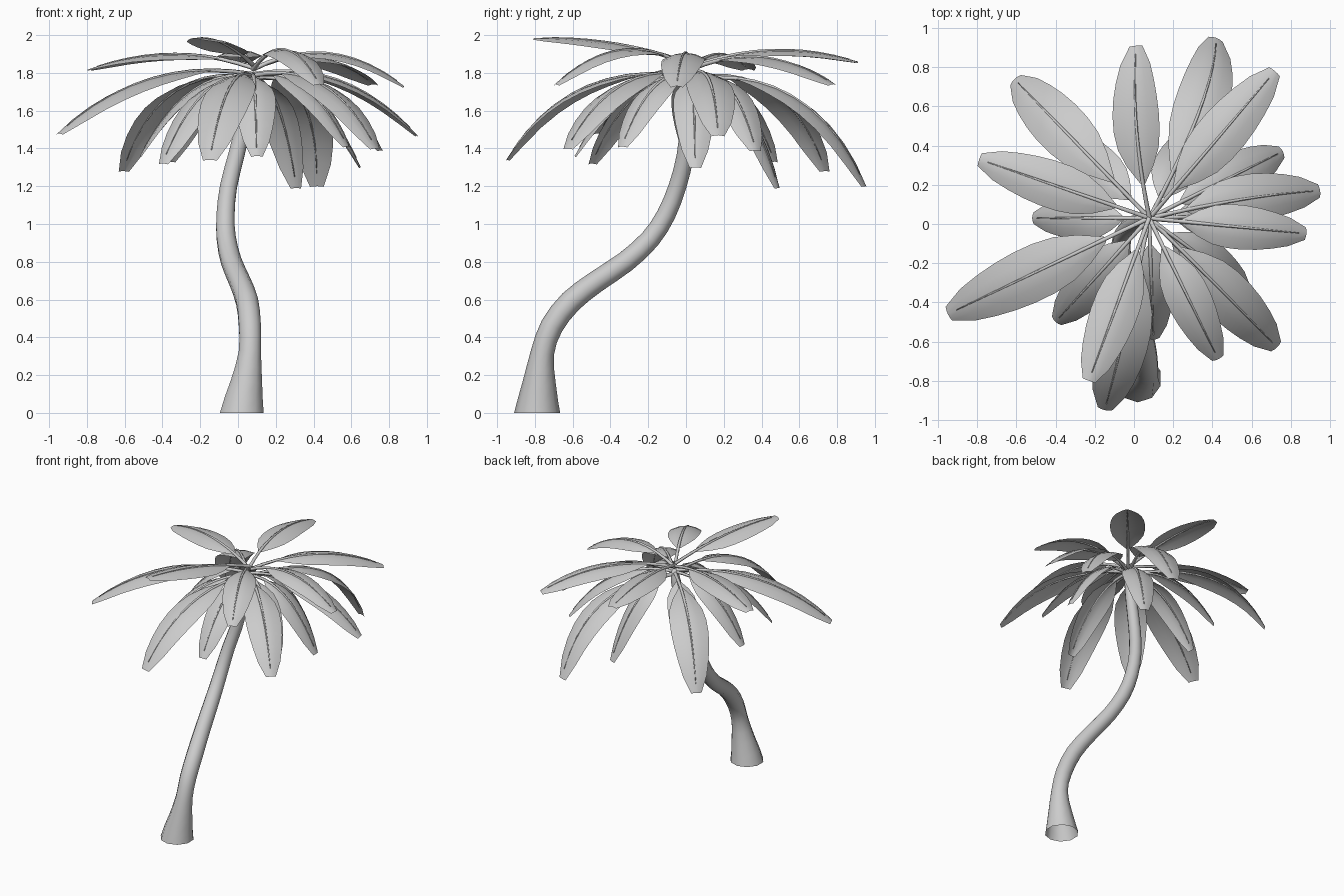
import bpy, bmesh, math
from mathutils import Vector

if "Cube" in bpy.data.objects:
    bpy.data.objects.remove(bpy.data.objects["Cube"])


def make_object(name, bm):
    bmesh.ops.recalc_face_normals(bm, faces=bm.faces[:])
    me = bpy.data.meshes.new(name)
    bm.to_mesh(me)
    bm.free()
    for p in me.polygons:
        p.use_smooth = True
    ob = bpy.data.objects.new(name, me)
    bpy.context.collection.objects.link(ob)
    return ob


def bridge(bm, rows, closed):
    for a, b in zip(rows, rows[1:]):
        n = len(a)
        for i in range(n if closed else n - 1):
            j = (i + 1) % n
            bm.faces.new((a[i], a[j], b[j], b[i]))


def tube(name, pts, radii, sides, ref):
    """Round tapered sweep along pts; the trunk's first ring stays level."""
    bm = bmesh.new()
    rows = []
    for i, p in enumerate(pts):
        t = (pts[min(i + 1, len(pts) - 1)] - pts[max(i - 1, 0)]).normalized()
        if name == "trunk" and i == 0:
            t = Vector((0, 0, 1))
        v = t.cross(ref).normalized()
        u = v.cross(t)
        rows.append([bm.verts.new(p + radii[i] * (u * math.cos(a) + v * math.sin(a)))
                     for a in (2 * math.pi * (k + .5) / sides for k in range(sides))])
    bridge(bm, rows, True)
    bm.faces.new(rows[-1])
    return make_object(name, bm)


# Trunk: x, y, z, radius (open at the ground), with a smooth midpoint between rings
rings = [Vector(p) for p in (
    (.02, -.788, 0, .122), (.045, -.777, .16, .088), (.063, -.76, .32, .062),
    (.063, -.71, .46, .061), (.048, -.61, .59, .061), (.01, -.475, .695, .058),
    (-.035, -.32, .8, .056), (-.062, -.19, .92, .053), (-.066, -.105, 1.05, .05),
    (-.05, -.045, 1.2, .047), (-.01, -.005, 1.36, .045), (.035, .015, 1.55, .042),
    (.07, .03, 1.72, .036), (.078, .03, 1.8, .02))]
trunk = []
for i in range(len(rings) - 1):
    a, b, c, d = (rings[min(max(i + o, 0), len(rings) - 1)] for o in (-1, 0, 1, 2))
    trunk += [b, (b + c) * .5625 - (a + d) * .0625]
trunk.append(rings[-1])
tube("trunk", [p.xyz for p in trunk], [p.w for p in trunk], 10, Vector((1, 0, 0)))

# Leaf tips: x, y, z, and extra bend of the middle for some leaves
tips = [(.01, .91, 1.86), (.42, .95, 1.2), (.72, .78, 1.74), (.76, .37, 1.39),
        (.95, .17, 1.47), (.88, -.05, 1.73), (.73, -.63, 1.4), (.43, -.69, 1.74),
        (-.15, -.95, 1.34), (-.23, -.8, 1.985), (.1, -.59, 1.36), (-.4, -.5, 1.32),
        (-.95, -.46, 1.48), (-.52, .03, 1.36), (-.79, .33, 1.82), (-.61, .74, 1.28),
        (.31, .49, 1.19), (.65, .05, 1.3), (.58, -.34, 1.41), (-.36, .47, 1.33)]
bends = {0: (-.06, 0, .03), 1: (.13, .07, .06), 2: (0, 0, .05), 3: (.03, .02, .02),
         4: (0, .04, .02), 5: (0, 0, .1), 6: (.04, -.03, .03), 7: (0, 0, .13),
         8: (0, -.08, .05), 12: (0, 0, .03), 14: (0, 0, .02), 15: (-.09, .09, .05)}
outline = [.11, .58, .88, .99, 1, .94, .82, .64, .28]

for k, tip in enumerate(tips):
    tip = Vector(tip)
    base = Vector((.078, .03, 1.8 + .1 * (tip.z - 1.55)))
    chord = tip - base
    drop = -chord.z
    out = Vector((chord.x, chord.y, 0)) * (.5 + .2 * max(drop, 0))
    ctrl = base + out + Vector((0, 0, .13 - .18 * drop)) + Vector(bends.get(k, (0, 0, 0)))
    side = Vector((-chord.y, chord.x, 0)).normalized()
    half = .055 + .072 * chord.length

    def path(t):
        return base * (1 - t) ** 2 + ctrl * 2 * t * (1 - t) + tip * t * t

    # Blade: arched sheet, drooping to both sides of the midrib
    bm = bmesh.new()
    rows = []
    for i, w in enumerate(outline):
        t = .2 + .8 * i / (len(outline) - 1)
        tan = (path(t + .01) - path(t - .01)).normalized()
        up = tan.cross(side)
        up = up if up.z > 0 else -up
        rows.append([bm.verts.new(path(t) + side * half * w * s - up * .032 * w * s * s)
                     for s in (-1, -.5, 0, .5, 1)])
    bridge(bm, rows, False)
    make_object(f"leaf_blade_{k + 1}", bm)

    # Stem and midrib
    n = 10
    tube(f"leaf_stem_{k + 1}", [path(.95 * i / n) for i in range(n + 1)],
         [.013 - .0105 * i / n for i in range(n + 1)], 5, side)
